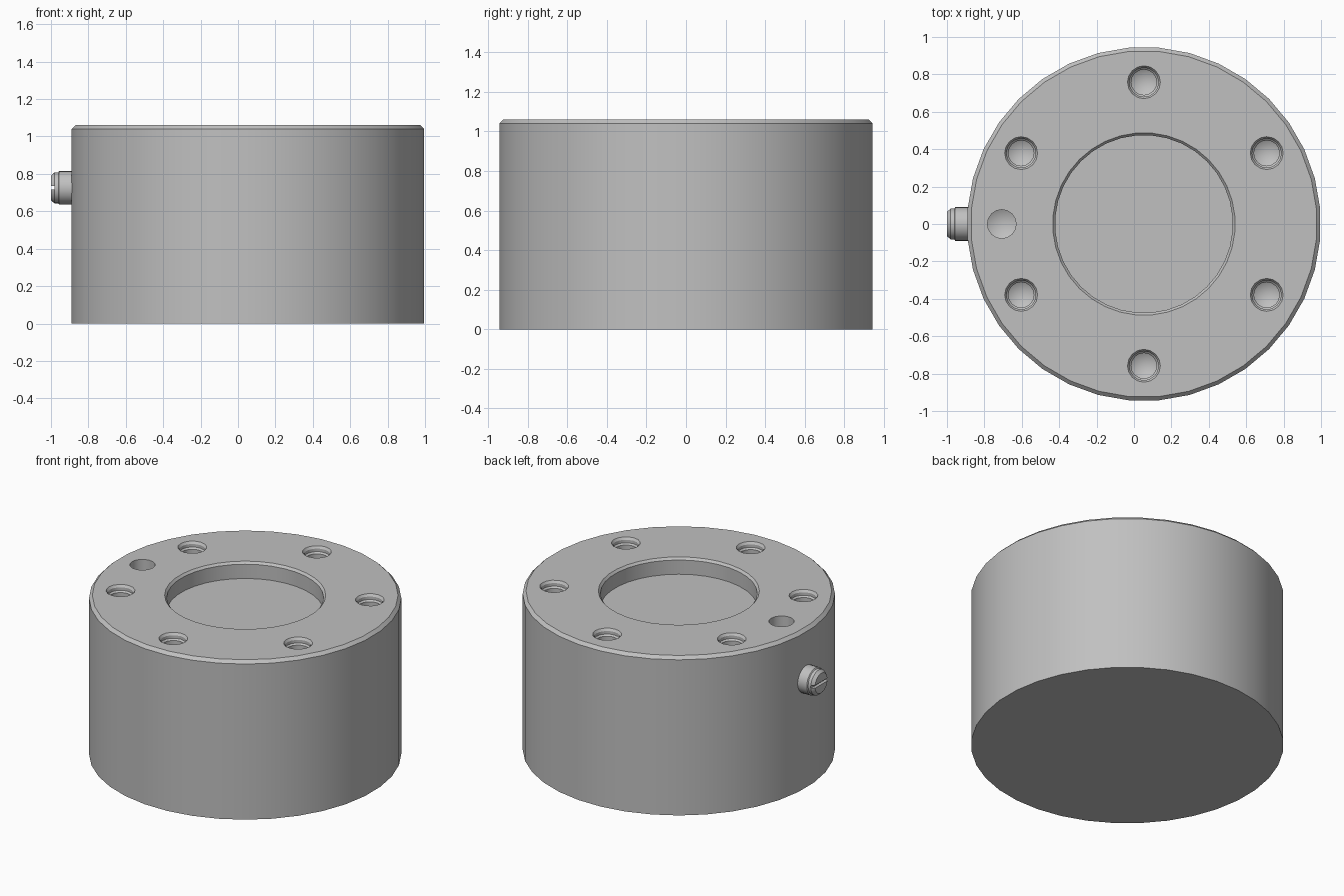
import bpy, bmesh, math
from mathutils import Matrix

if "Cube" in bpy.data.objects:
    bpy.data.objects.remove(bpy.data.objects["Cube"])

CX, TOP, R = 0.053, 1.06, 0.946   # body axis, height, radius

grey = bpy.data.materials.new("light grey metal")
grey.diffuse_color = (0.53, 0.53, 0.53, 1)
grey.use_nodes = True
grey.node_tree.nodes["Principled BSDF"].inputs["Base Color"].default_value = grey.diffuse_color


def lathe(bm, profile, segs, matrix, phase=0.0):
    """Closed solid of revolution from (radius, height) points, bottom to top."""
    rings = []
    for r, z in profile:
        if r == 0:
            rings.append([bm.verts.new(matrix @ Matrix.Translation((0, 0, z)).translation)])
        else:
            ring = []
            for i in range(segs):
                a = math.tau * i / segs + phase
                p = Matrix.Translation((r * math.cos(a), r * math.sin(a), z)).translation
                ring.append(bm.verts.new(matrix @ p))
            rings.append(ring)
    for lo, hi in zip(rings, rings[1:]):
        for i in range(segs):
            j = (i + 1) % segs
            if len(lo) == 1:
                bm.faces.new((lo[0], hi[j], hi[i]))
            else:
                bm.faces.new((lo[i], lo[j], hi[j], hi[i]))
    if len(rings[0]) > 1:
        bm.faces.new(rings[0][::-1])
    bm.faces.new(rings[-1])


def finish(bm, name):
    bmesh.ops.recalc_face_normals(bm, faces=bm.faces)
    mesh = bpy.data.meshes.new(name)
    bm.to_mesh(mesh)
    bm.free()
    mesh.materials.append(grey)
    ob = bpy.data.objects.new(name, mesh)
    bpy.context.collection.objects.link(ob)
    return ob


def cut_and_smooth(ob, cutter):
    """Apply the cutter, remove it and smooth the rounded faces."""
    mod = ob.modifiers.new("cut", 'BOOLEAN')
    mod.operation = 'DIFFERENCE'
    mod.solver = 'EXACT'
    mod.object = cutter
    bpy.context.view_layer.update()
    bpy.ops.object.select_all(action='DESELECT')
    ob.select_set(True)
    bpy.context.view_layer.objects.active = ob
    bpy.ops.object.modifier_apply(modifier=mod.name)
    bpy.data.objects.remove(cutter)
    bpy.ops.object.shade_smooth_by_angle(angle=math.radians(30))


# Cylindrical body with a chamfered top edge
bm = bmesh.new()
lathe(bm, [(R, 0), (R, TOP - 0.02), (R - 0.02, TOP)], 36,
      Matrix.Translation((CX, 0, 0)), math.radians(5))
body = finish(bm, "body")

# Central recess, six stepped bolt holes and one plain pin hole
bm = bmesh.new()
lathe(bm, [(0.475, -0.11), (0.475, -0.015), (0.488, 0), (0.488, 0.05)], 36,
      Matrix.Translation((CX, 0, TOP)), math.radians(5))
for k in range(6):
    a = math.radians(30 + 60 * k)
    lathe(bm, [(0, -0.30), (0.068, -0.26), (0.068, -0.045), (0.078, -0.035),
               (0.078, -0.015), (0.088, 0), (0.088, 0.05)], 16,
          Matrix.Translation((CX + 0.758 * math.cos(a), 0.758 * math.sin(a), TOP)))
lathe(bm, [(0, -0.20), (0.077, -0.16), (0.077, 0.05)], 16,
      Matrix.Translation((CX - 0.76, 0, TOP)))
cut_and_smooth(body, finish(bm, "hole_cutter"))

# Side plug: stepped round head pointing to -x with a level screwdriver slot
bm = bmesh.new()
lathe(bm, [(0.09, -0.05), (0.09, 0.063), (0.083, 0.068), (0.083, 0.088), (0.066, 0.107)],
      24, Matrix.Translation((-0.893, 0, 0.725)) @ Matrix.Rotation(-math.pi / 2, 4, 'Y'))
plug = finish(bm, "side_plug")
bm = bmesh.new()
bmesh.ops.create_cube(bm, size=1, matrix=Matrix.Translation((-1.0, 0, 0.725))
                      @ Matrix.Diagonal((0.04, 0.3, 0.018, 1)))
cut_and_smooth(plug, finish(bm, "slot_cutter"))
